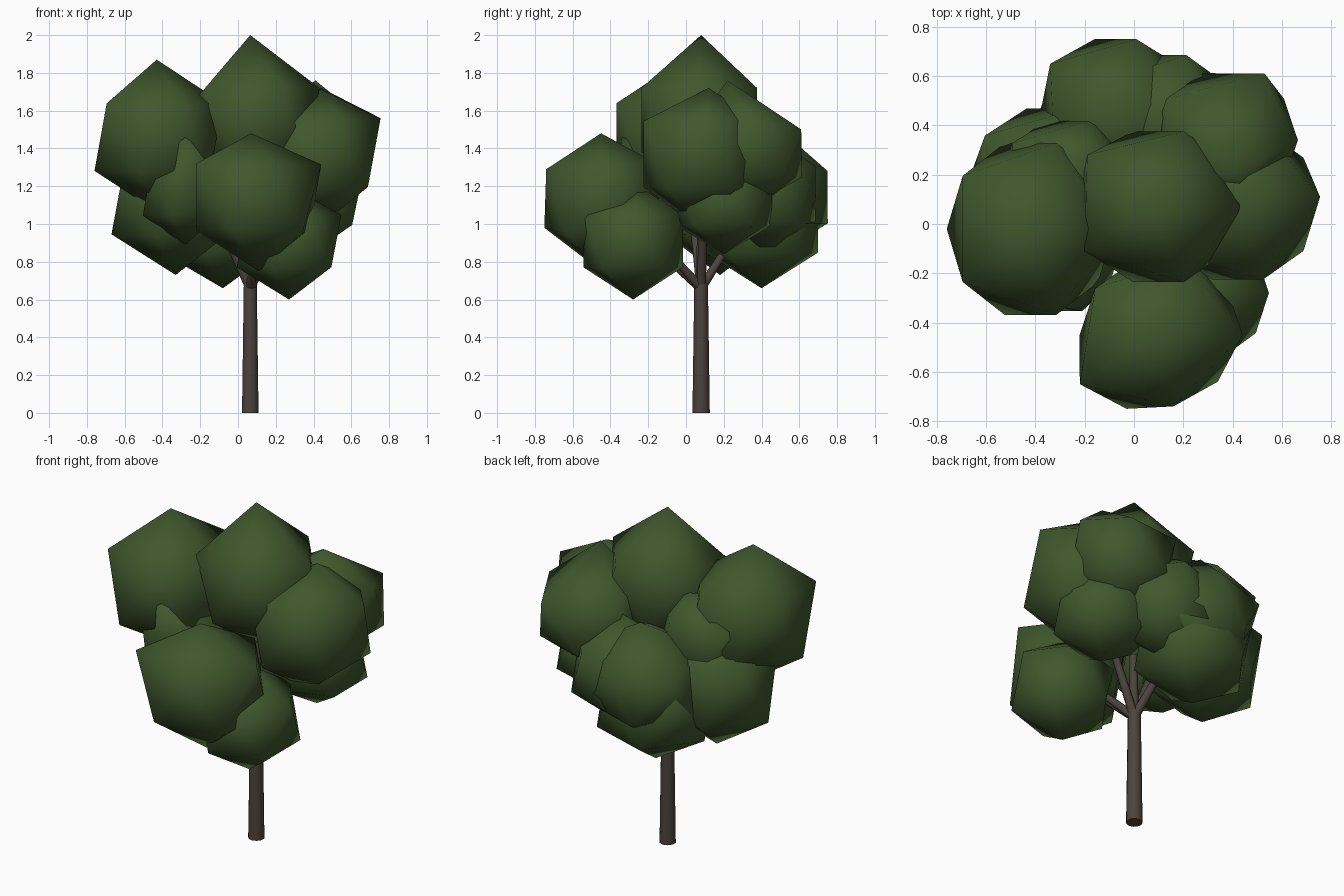
import bpy, bmesh
from mathutils import Vector

if "Cube" in bpy.data.objects:
    bpy.data.objects.remove(bpy.data.objects["Cube"])


def material(name, color):
    m = bpy.data.materials.new(name)
    m.diffuse_color = color
    m.use_nodes = True
    m.node_tree.nodes["Principled BSDF"].inputs["Base Color"].default_value = m.diffuse_color
    return m


LEAF = material("leaf_green", (0.05, 0.095, 0.026, 1))
BARK = material("bark_brown", (0.07, 0.056, 0.048, 1))


def finish(bm, name, mat, angle):
    me = bpy.data.meshes.new(name)
    bm.to_mesh(me)
    bm.free()
    me.materials.append(mat)
    ob = bpy.data.objects.new(name, me)
    bpy.context.collection.objects.link(ob)
    bpy.ops.object.select_all(action='DESELECT')
    ob.select_set(True)
    bpy.context.view_layer.objects.active = ob
    bpy.ops.object.shade_smooth_by_angle(angle=angle)
    return ob


# leaf clump: smooth icosahedron, its peak and nearest corners pulled out of round
def clump(name, center, radii, peak, *pulls):
    bm = bmesh.new()
    bmesh.ops.create_icosphere(bm, subdivisions=1, radius=1)
    for v in bm.verts:
        v.co = Vector(center) + Vector([a * r for a, r in zip(v.co, radii)])
    max(bm.verts, key=lambda v: v.co.z).co = peak
    for p in pulls:
        min(bm.verts, key=lambda v: (v.co - Vector(p)).length).co = p
    finish(bm, "leaf_clump_" + name, LEAF, 3.14)


clump("top", (0.10, 0.07, 1.55), (.37, .36, .38), (0.065, 0.08, 2.0),
      (-0.20, -0.11, 1.69), (-0.19, 0.28, 1.70))
clump("left_upper", (-0.42, -0.02, 1.46), (.38, .41, .40), (-0.43, -0.02, 1.87))
clump("front", (0.11, -0.45, 1.14), (.37, .36, .39), (0.07, -0.45, 1.48),
      (-0.22, -0.65, 1.32), (0.34, -0.64, 0.95), (0.16, -0.74, 1.29),
      (-0.03, -0.75, 0.98))
clump("right", (0.42, 0.08, 1.37), (.37, .36, .39), (0.44, 0.12, 1.72),
      (0.755, 0.11, 1.56))
clump("right_lower", (0.38, 0.20, 1.12), (.31, .30, .28), (0.39, 0.2, 1.40))
clump("right_back", (0.37, 0.34, 1.40), (.33, .32, .34), (0.41, 0.22, 1.76),
      (0.53, 0.61, 1.50))
clump("front_lower", (0.27, -0.28, 0.91), (.31, .31, .31), (0.27, -0.25, 1.20))
clump("left_small", (-0.28, -0.09, 1.17), (.25, .31, .28), (-0.28, -0.34, 1.46))
clump("left_back_lower", (-0.33, 0.18, 1.12), (.38, .34, .39), (-0.33, 0.2, 1.45))
clump("left_back", (-0.27, 0.18, 1.35), (.31, .28, .30), (-0.22, 0.28, 1.64))
clump("back", (-0.06, 0.44, 1.16), (.36, .365, .35), (-0.05, 0.50, 1.50),
      (0.01, 0.75, 1.28), (-0.34, 0.65, 1.26))
clump("back_lower", (-0.08, 0.40, 1.00), (.36, .35, .34), (-0.08, 0.40, 1.3))
clump("back_right", (0.13, 0.43, 1.16), (.30, .30, .33), (0.12, 0.43, 1.48))


# tapered round limb between two points
def limb(name, a, b, r1, r2, sides):
    a, b = Vector(a), Vector(b)
    d = b - a
    bm = bmesh.new()
    bmesh.ops.create_cone(bm, cap_ends=True, segments=sides,
                          radius1=r1, radius2=r2, depth=d.length)
    rot = d.to_track_quat('Z', 'Y')
    for v in bm.verts:
        v.co = (a + b) / 2 + rot @ v.co
    finish(bm, name, BARK, 0.9)


fork = (0.065, 0.08, 0.66)
limb("trunk", (0.065, 0.08, 0), (0.065, 0.08, 0.69), 0.046, 0.036, 10)
ends = [(0.08, 0.08, 1.5), (-0.25, 0.0, 1.35), (0.12, -0.30, 1.0),
        (0.35, 0.10, 1.3), (-0.03, 0.33, 1.05), (0.20, -0.18, 0.95)]
for i, e in enumerate(ends):
    limb(f"branch_{i + 1}", fork, e, 0.026, 0.015, 8)
